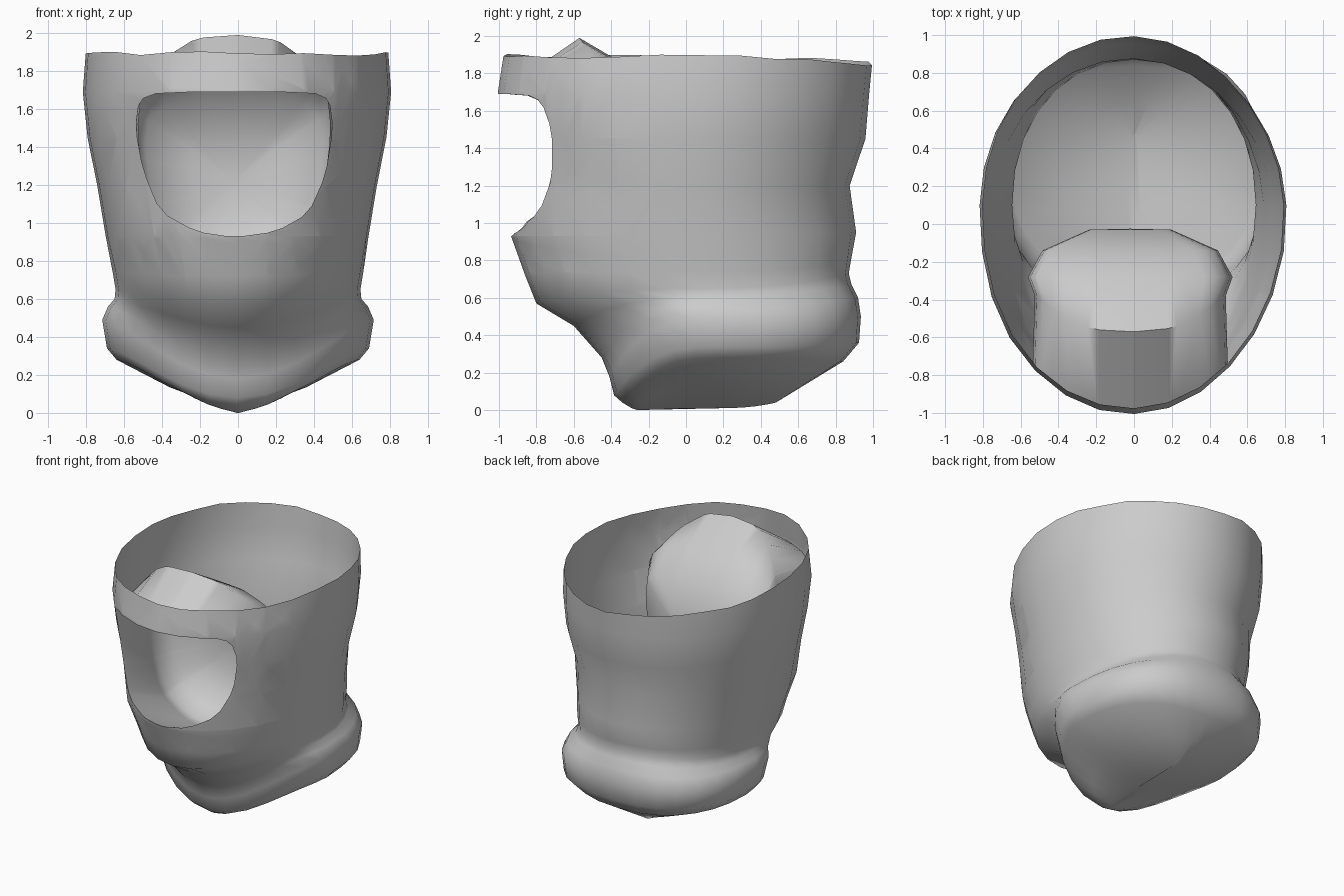
import bpy, bmesh, math, random
from mathutils import Vector

if "Cube" in bpy.data.objects:
    bpy.data.objects.remove(bpy.data.objects["Cube"])

random.seed(4)
SEG = 28

# Hood rings, top to bottom:
# half width, front y, middle y, back y, front z, side z, back z, back squareness
RINGS = [
    (.80, -.97, .10, 1.00, 1.90, 1.89, 1.85, 1),
    (.815, -1.0, .10, .985, 1.70, 1.69, 1.69, 1),
    (.79, -1.0, .10, .965, 1.45, 1.45, 1.45, 1),
    (.74, -.98, .10, .88, 1.20, 1.20, 1.20, 1),
    (.695, -.93, .10, .915, .93, .93, .95, 1),
    (.66, -.86, .10, .88, .72, .74, .79, .97),
    (.645, -.80, .10, .87, .57, .65, .73, .95),
    (.65, -.60, .10, .885, .45, .60, .67, .90),
    (.685, -.45, .12, .92, .28, .56, .60, .83),
    (.715, -.41, .15, .935, .18, .49, .50, .80),
    (.69, -.385, .18, .925, .08, .34, .36, .80),
    (.64, -.34, .18, .84, .04, .28, .26, .85),
    (.36, -.29, .18, .66, .01, .135, .15, 1),
    (.03, -.26, .18, .48, .0, .01, .04, 1),
]

# Face opening outline (x, z), anticlockwise from the front
OPENING = [(-.41, 1.69), (-.52, 1.65), (-.54, 1.50), (-.50, 1.28), (-.41, 1.06),
           (-.22, .955), (-.02, .925), (.20, .955), (.37, 1.05), (.46, 1.25),
           (.50, 1.50), (.48, 1.65), (.39, 1.69)]

# Inner pocket rings: x scale, y, top z, bottom z, crest rise, crest shift
POCKET = [
    (.98, -.38, 1.74, .70, .25, -.19),
    (1.05, -.28, 1.71, .68, .11, 0),
    (.90, -.14, 1.60, .78, .04, 0),
    (.42, -.03, 1.42, .98, 0, 0),
]


def ring_point(ring, i, upper):
    w, yf, yc, yb, zf, zs, zb, sq = ring
    a = 2 * math.pi * i / SEG
    c, s = math.cos(a), math.sin(a)
    k = abs(c) ** (3 if c > 0 else 2.3)
    z = zs + ((zf if c > 0 else zb) - zs) * k
    if c < 0:
        c, s = -abs(c) ** sq, math.copysign(abs(s) ** sq, s)
    p = Vector((w * s, yc + ((yf - yc) * c if c > 0 else (yc - yb) * c), z))
    if upper:
        # The upper hood leans slightly to one front corner
        d = math.cos(math.atan2(p.y, p.x) - math.pi / 4)
        f = 1 - .033 * d ** 5
        p.x, p.y = p.x * f, p.y * f
        # Cheeks are pressed in beside the opening
        if p.y < -.3:
            p.y += .055 * math.exp(-((abs(p.x) - .5) / .16) ** 2
                                   - ((z - 1.33) / .25) ** 2)
    return p


def rounded(points):
    """Trim every corner of a closed outline."""
    out = []
    for (x0, z0), (x1, z1) in zip(points, points[1:] + points[:1]):
        for t in (.2, .8):
            out.append((x0 + (x1 - x0) * t, z0 + (z1 - z0) * t))
    return out


bm = bmesh.new()

# Hood shell with an uneven top rim
rows = []
for r, ring in enumerate(RINGS):
    row = [bm.verts.new(ring_point(ring, i, r < 5)) for i in range(SEG)]
    if r == 0:
        for v in row:
            v.co.z += random.uniform(-.012, .012)
    rows.append(row)
for a, b in zip(rows, rows[1:]):
    for i in range(SEG):
        j = (i + 1) % SEG
        bm.faces.new((a[i], b[i], b[j], a[j]))
bm.faces.new(rows[-1])

# Cut the face opening by clipping front faces to the outline
inside = [f for f in bm.faces if f.calc_center_median().y < -.4
          and f.calc_center_median().z > .8]
inside = bmesh.ops.triangulate(bm, faces=inside)["faces"]
outline = rounded(OPENING)
mid = Vector((-.02, 0, 1.35))
for (x0, z0), (x1, z1) in zip(outline, outline[1:] + outline[:1]):
    no = Vector((z1 - z0, 0, x0 - x1)).normalized()
    co = Vector((x0, 0, z0))
    geom = set(inside)
    for f in inside:
        geom.update(f.edges)
        geom.update(f.verts)
    res = bmesh.ops.bisect_plane(bm, geom=list(geom), dist=1e-5,
                                 plane_co=co, plane_no=no)
    faces = {g for g in res["geom"] if isinstance(g, bmesh.types.BMFace)}
    side = (mid - co).dot(no)
    inside = [f for f in faces if (f.calc_center_median() - co).dot(no) * side > 0]
bmesh.ops.delete(bm, geom=inside, context='FACES')

# Pocket behind the opening, extruded ring by ring
edges = [e for e in bm.edges if e.is_boundary
         and max(v.co.z for v in e.verts) < 1.75]
loop = list({v for e in edges for v in e.verts})
base = {v: v.co.copy() for v in loop}
for sx, y, zt, zb, rise, shift in POCKET:
    new = {v: bm.verts.new((0, 0, 0)) for v in base}
    new_edges = []
    for v, n in new.items():
        p = base[v]
        t = (p.z - .93) / .76
        arch = max(0, 1 - (abs(p.x + .02) / .5) ** 2.7) * max(0, t) ** 4
        n.co = (-.02 + (p.x + .02) * sx, y + shift * arch,
                zb + t * (zt - zb) + rise * arch)
    for e in edges:
        a, b = e.verts
        bm.faces.new((a, b, new[b], new[a]))
        new_edges.append(bm.edges.get((new[a], new[b])))
    base = {new[v]: p for v, p in base.items()}
    edges = new_edges

# Rounded back of the pocket
tip = bm.verts.new((-.02, -.025, 1.22))
for e in edges:
    bm.faces.new((e.verts[0], e.verts[1], tip))

bmesh.ops.recalc_face_normals(bm, faces=bm.faces)
# Keep the outside of the hood facing outward
back = max(bm.faces, key=lambda f: f.calc_center_median().y)
if back.normal.y < 0:
    bmesh.ops.reverse_faces(bm, faces=bm.faces)

mesh = bpy.data.meshes.new("hood")
bm.to_mesh(mesh)
bm.free()
hood = bpy.data.objects.new("hood", mesh)
bpy.context.collection.objects.link(hood)

cloth = bpy.data.materials.new("grey cloth")
cloth.diffuse_color = (.6, .6, .6, 1)
cloth.use_nodes = True
cloth.node_tree.nodes["Principled BSDF"].inputs["Base Color"].default_value = cloth.diffuse_color
mesh.materials.append(cloth)

bpy.context.view_layer.objects.active = hood
hood.select_set(True)
bpy.ops.object.shade_smooth_by_angle(angle=math.radians(55))
